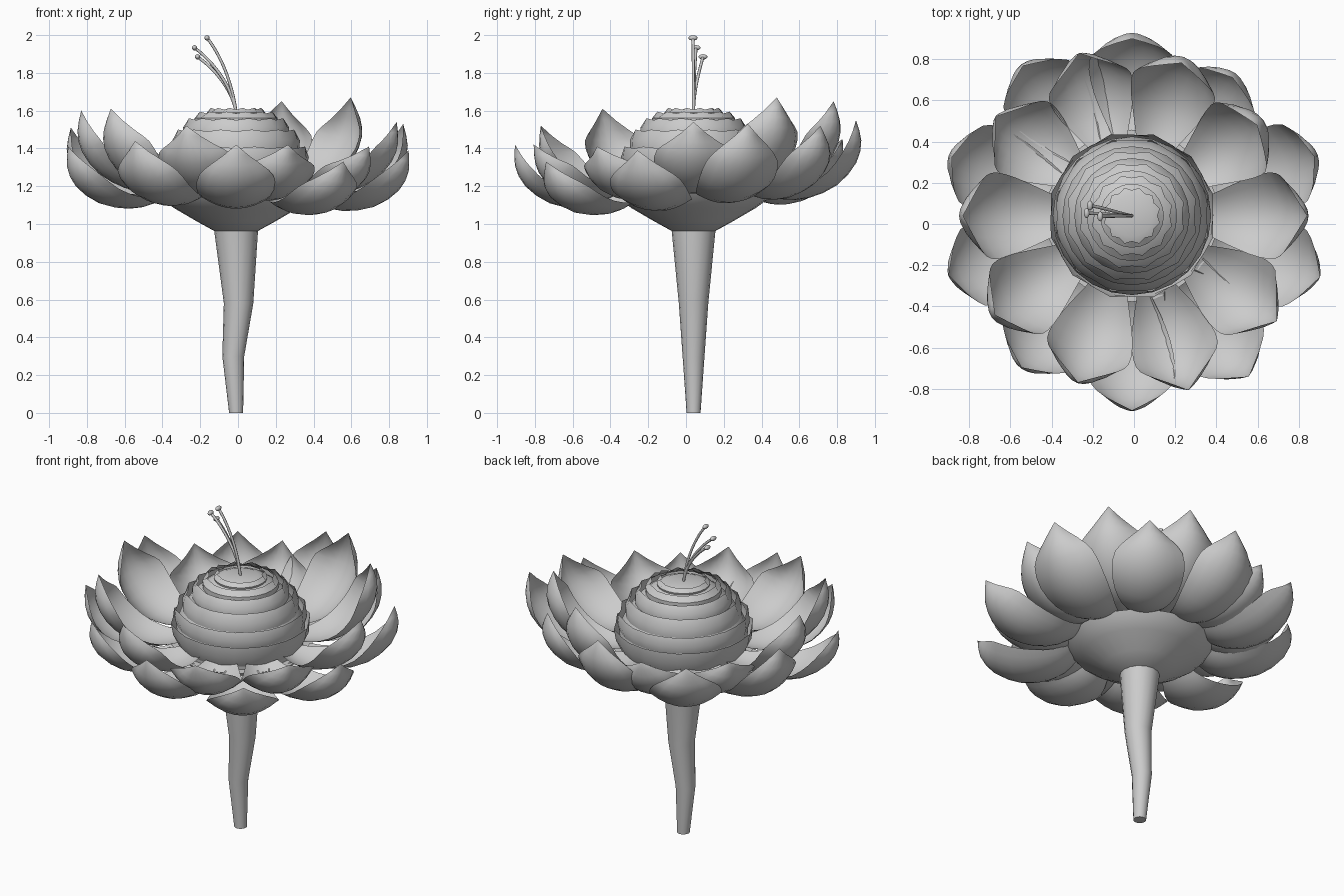
import bpy, math
from math import sin, cos, pi
from mathutils import Vector

if "Cube" in bpy.data.objects:
    bpy.data.objects.remove(bpy.data.objects["Cube"])

CX, CY = -0.01, 0.04  # flower axis


def make(name, verts, faces, angle=40):
    me = bpy.data.meshes.new(name)
    me.from_pydata(verts, [], faces)
    me.validate()
    ob = bpy.data.objects.new(name, me)
    bpy.context.collection.objects.link(ob)
    bpy.ops.object.select_all(action='DESELECT')
    ob.select_set(True)
    bpy.context.view_layer.objects.active = ob
    bpy.ops.object.shade_smooth_by_angle(angle=math.radians(angle))
    return ob


def lathe(name, prof, n, bottom=False, top=False, teeth=0.0, angle=40):
    """prof: (x offset, radius, z) rings; teeth raises every other vertex of the last ring."""
    verts, faces = [], []
    for j, (dx, r, z) in enumerate(prof):
        for i in range(n):
            a = 2 * pi * i / n
            t = teeth * (1 if i % 2 else -1) if j == len(prof) - 1 else 0
            verts.append((CX + dx + (r + t) * cos(a), CY + (r + t) * sin(a), z + t * 0.6))
    for j in range(len(prof) - 1):
        for i in range(n):
            k = (i + 1) % n
            faces.append((j * n + i, j * n + k, j * n + n + k, j * n + n + i))
    if bottom:
        faces.append(tuple(reversed(range(n))))
    if top:
        faces.append(tuple(range(len(verts) - n, len(verts))))
    return make(name, verts, faces, angle)


def refine(vals):
    """Double the samples of a smooth curve."""
    out = []
    for i in range(len(vals) - 1):
        a, b = vals[i], vals[i + 1]
        pre = vals[i - 1] if i else 2 * a - b
        nxt = vals[i + 2] if i + 2 < len(vals) else 2 * b - a
        out += [a, (9 * (a + b) - pre - nxt) / 16]
    return out + [vals[-1]]


WIDTHS = refine([0.095, 0.14, 0.185, 0.21, 0.195, 0.125, 0.0])


def petal(name, prof, tip, deg, cup, nv=8):
    """Cupped leaf along a radial profile, turned and scaled so it ends at tip (r, z)."""
    base = complex(*prof[0])
    f = (complex(*tip) - base) / (complex(*prof[-1]) - base)
    pts = refine([base + (complex(*p) - base) * f for p in prof])
    a = math.radians(deg)
    out, side = Vector((cos(a), sin(a), 0)), Vector((-sin(a), cos(a), 0))
    verts, faces = [], []
    m, last = nv + 1, len(pts) - 1
    for j, p in enumerate(pts):
        d = pts[min(j + 1, last)] - pts[max(j - 1, 0)]
        nrm = d * 1j / abs(d)
        for v in ([2 * i / nv - 1 for i in range(m)] if j < last else [0]):
            lift = cup * (0.45 + 0.8 * j / last) * WIDTHS[j] / 0.21
            q = p + nrm * lift * v * v
            verts.append(Vector((CX, CY, q.imag)) + out * q.real + side * WIDTHS[j] * v)
    for j in range(last):
        for i in range(nv):
            b = j * m + i
            faces.append((b, b + 1, last * m) if j == last - 1 else (b, b + 1, b + m + 1, b + m))
    return make(name, verts, faces, 60)


# Stem, slightly crooked
lathe("stem", [(0, 0.037, 0), (-0.015, 0.058, 0.3), (0.013, 0.078, 0.58), (0, 0.116, 0.965)],
      16, bottom=True, top=True)

# Cup under the petals
lathe("cup", [(0, 0.11, 0.96), (0, 0.21, 1.015), (0, 0.33, 1.085), (0, 0.385, 1.125), (0, 0.418, 1.165)],
      24, bottom=True, top=True)

# Two rings of petals: (tip radius, tip height) for each
UPPER = [(.36, 1.19), (.46, 1.17), (.59, 1.18), (.73, 1.25), (.825, 1.36), (.855, 1.47), (.84, 1.58)]
LOWER = [(.38, 1.16), (.47, 1.11), (.60, 1.09), (.76, 1.125), (.885, 1.22), (.935, 1.33), (.93, 1.44)]
UP_TIPS = [(.85, 1.54), (.75, 1.67), (.78, 1.65), (.83, 1.45), (.82, 1.44),
           (.82, 1.60), (.82, 1.61), (.85, 1.52), (.89, 1.42), (.87, 1.41)]
LOW_TIPS = [(.93, 1.53), (.83, 1.52), (.86, 1.55), (.90, 1.46), (.92, 1.51),
            (.935, 1.41), (.91, 1.44), (.945, 1.42), (.965, 1.33), (.96, 1.39)]
for i in range(10):
    petal(f"upper_petal_{i + 1}", UPPER, UP_TIPS[i], 36 * i, 0.13)
    petal(f"lower_petal_{i + 1}", LOWER, LOW_TIPS[i], 36 * i + 18, 0.10)

# Domed heart
lathe("heart_core", [(0, 0.36, 1.165), (0, 0.375, 1.3), (0, 0.34, 1.38), (0, 0.28, 1.47),
                     (0, 0.22, 1.53), (0, 0.16, 1.575), (0, 0.1, 1.6)], 24, bottom=True, top=True)

# Overlapping toothed layers of the heart
LAYERS = [(0.36, 1.18, 0.40, 1.32), (0.37, 1.30, 0.37, 1.405), (0.335, 1.39, 0.31, 1.495),
          (0.28, 1.47, 0.25, 1.555), (0.22, 1.53, 0.19, 1.59), (0.15, 1.57, 0.13, 1.61)]
for i, (r0, z0, r1, z1) in enumerate(LAYERS):
    rm = (r0 + r1) / 2 + 0.015
    lathe(f"heart_layer_{i + 1}", [(0, r0, z0), (0, rm, (z0 + z1) / 2), (0, r1, z1)],
          24, teeth=0.008)

# Stamens: bent filament with a small head
STAMENS = [(-0.164, 0.037, 1.985), (-0.230, 0.053, 1.933), (-0.214, 0.090, 1.885)]
for i, t in enumerate(STAMENS):
    cu = bpy.data.curves.new(f"filament_{i + 1}", 'CURVE')
    cu.dimensions = '3D'
    cu.bevel_depth = 0.008
    cu.bevel_resolution = 2
    cu.use_fill_caps = True
    sp = cu.splines.new('BEZIER')
    sp.bezier_points.add(1)
    s, e = Vector((CX, CY, 1.59)), Vector(t)
    h = e.z - s.z
    p0, p1 = sp.bezier_points
    p0.co, p1.co = s, e
    p0.handle_left, p0.handle_right = s - Vector((0, 0, 0.1)), s + Vector((-0.02, 0, h * 0.42))
    back = Vector(((s.x - e.x) * 0.42, (s.y - e.y) * 0.3, -h * 0.2))
    p1.handle_right, p1.handle_left = e - back, e + back
    bpy.context.collection.objects.link(bpy.data.objects.new(f"filament_{i + 1}", cu))
    bpy.ops.mesh.primitive_uv_sphere_add(segments=12, ring_count=8, radius=1, location=t)
    head = bpy.context.object
    head.name = f"stamen_head_{i + 1}"
    head.scale = (0.014, 0.024, 0.014)
    bpy.ops.object.shade_smooth()
